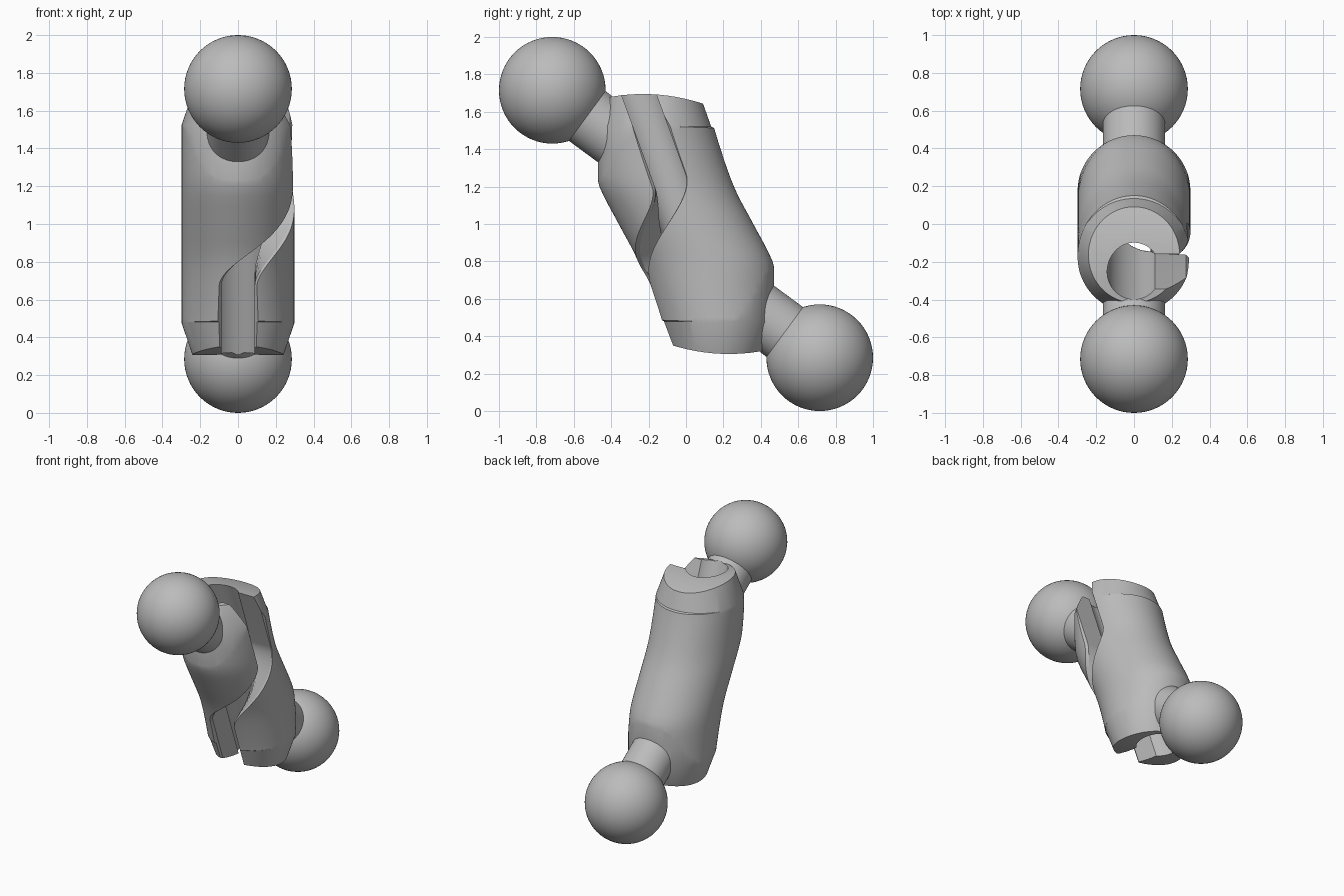
import bpy, bmesh, math
from mathutils import Matrix, Vector

if "Cube" in bpy.data.objects:
    bpy.data.objects.remove(bpy.data.objects["Cube"])

grey = bpy.data.materials.new("plain grey")
grey.use_nodes = True
GREY = (0.5, 0.5, 0.5, 1)
grey.diffuse_color = GREY
grey.node_tree.nodes["Principled BSDF"].inputs["Base Color"].default_value = GREY

TILT = Matrix.Translation((0, 0, 1)) @ Matrix.Rotation(math.radians(20), 4, 'X')
BALL = Vector((0, -0.715, 1.715))
SEG = 96


def loft(name, rings, matrix=Matrix()):
    """Closed solid skinned through equal-length rings of points."""
    bm = bmesh.new()
    loops = [[bm.verts.new(matrix @ Vector(p)) for p in ring] for ring in rings]
    n = len(loops[0])
    for a, b in zip(loops, loops[1:]):
        for i in range(n):
            j = (i + 1) % n
            bm.faces.new((a[i], a[j], b[j], b[i]))
    bm.faces.new(loops[0][::-1])
    bm.faces.new(loops[-1])
    bmesh.ops.recalc_face_normals(bm, faces=bm.faces)
    mesh = bpy.data.meshes.new(name)
    bm.to_mesh(mesh)
    bm.free()
    mesh.materials.append(grey)
    obj = bpy.data.objects.new(name, mesh)
    bpy.context.collection.objects.link(obj)
    return obj


def combine(target, tool, operation):
    """Apply a boolean and discard the tool."""
    mod = target.modifiers.new("combine", 'BOOLEAN')
    mod.operation, mod.object, mod.solver = operation, tool, 'EXACT'
    bpy.context.view_layer.objects.active = target
    bpy.ops.object.modifier_apply(modifier=mod.name)
    bpy.data.objects.remove(tool)


def smooth(obj, degrees):
    bpy.ops.object.select_all(action='DESELECT')
    obj.select_set(True)
    bpy.context.view_layer.objects.active = obj
    bpy.ops.object.shade_smooth_by_angle(angle=math.radians(degrees))


def circle(r, z):
    return [(r * math.cos(2 * math.pi * i / SEG), r * math.sin(2 * math.pi * i / SEG), z)
            for i in range(SEG)]


# Front outline of the leaning barrel; the back is the same turned half round
OUTLINE = [(0.2, -0.11), (0.4, -0.13), (0.6, -0.185), (0.82, -0.265), (1.0, -0.36),
           (1.2, -0.463), (1.3, -0.48), (1.47, -0.488), (1.8, -0.5)]


def front(z):
    """Smooth curve through the outline points."""
    k = max(i for i in range(len(OUTLINE) - 1) if OUTLINE[i][0] <= z + 1e-6)
    pts = [OUTLINE[min(max(k + d, 0), len(OUTLINE) - 1)] for d in (-1, 0, 1, 2)]
    (z0, y0), (z1, y1), (z2, y2), (z3, y3) = pts
    t, h = (z - z1) / (z2 - z1), z2 - z1
    m1, m2 = (y2 - y0) / (z2 - z0) * h, (y3 - y1) / (z3 - z1) * h
    return ((2*t**3 - 3*t*t + 1) * y1 + (t**3 - 2*t*t + t) * m1
            + (3*t*t - 2*t**3) * y2 + (t**3 - t*t) * m2)


def barrel_ring(z):
    f, b = front(z), -front(2 - z)
    return [(0.2985 * x, (f + b) / 2 + (b - f) / 2 * y, z) for x, y, _ in circle(1, z)]


def stadium(z, y_front, y_back, r):
    return [(x, y + (y_back if i < SEG // 2 else y_front), z)
            for i, (x, y, _) in enumerate(circle(r, z))]


# Barrel, trimmed by an upright rounded shell with tapered ends
body = loft("barrel", [barrel_ring(0.2 + 1.6 * i / 32) for i in range(33)])
lower = [(0.2, 0.17, 0.17, 0.205), (0.48, 0.165, 0.17, 0.3), (0.62, -0.17, 0.17, 0.3)]
upper = [(2 - z, -b, -f, r) for z, f, b, r in reversed(lower)]
combine(body, loft("shell", [stadium(*s) for s in lower + upper]), 'INTERSECT')

# Gently crowned end faces
ys = [-0.6 + 1.2 * i / 24 for i in range(25)]
profile = [(y, 1.695 - 0.5 * (y + 0.23) ** 2) for y in ys]
profile += [(-y, 2 - z) for y, z in profile]
combine(body, loft("crown", [[(x, y, z) for y, z in profile] for x in (-0.5, 0.5)]), 'INTERSECT')

# Necks and balls, the lower pair being the upper turned half round
HALF_TURN = Matrix.Translation((0, 0, 2)) @ Matrix.Rotation(math.pi, 4, 'X')
neck_axis = Vector((0, 0.805, -0.593)).to_track_quat('Z', 'Y').to_matrix().to_4x4()
for label, turn in (("upper", Matrix()), ("lower", HALF_TURN)):
    place = turn @ Matrix.Translation(BALL) @ neck_axis
    combine(body, loft("neck", [circle(0.165, 0.15), circle(0.165, 0.5)], place), 'UNION')
    bpy.ops.mesh.primitive_uv_sphere_add(segments=64, ring_count=32, radius=0.285,
                                         location=turn @ BALL)
    ball = bpy.context.object
    ball.name = label + "_ball"
    ball.data.materials.append(grey)
    smooth(ball, 60)

# Bore through the barrel
combine(body, loft("bore", [circle(0.142, -0.8), circle(0.142, 0.8)], TILT), 'DIFFERENCE')

# Slot with chamfered lips, winding from the front at the bottom to the left side at the top
SLOT = [(0, -0.088), (0.275, -0.088), (0.43, -0.225), (0.43, 0.225), (0.275, 0.088), (0, 0.088)]


def slot_ring(u):
    t = min(max((u + 0.25) / 0.5, 0), 1)
    a = math.pi / 2 * t * t * (3 - 2 * t)
    s, c = math.sin(a), math.cos(a)
    return [(r * s + w * c, -r * c + w * s, u) for r, w in SLOT]


levels = [-0.85] + [-0.25 + 0.5 * i / 28 for i in range(29)] + [0.85]
combine(body, loft("slot", [slot_ring(u) for u in levels], TILT), 'DIFFERENCE')
body.name = "slotted_barrel"
smooth(body, 22)
